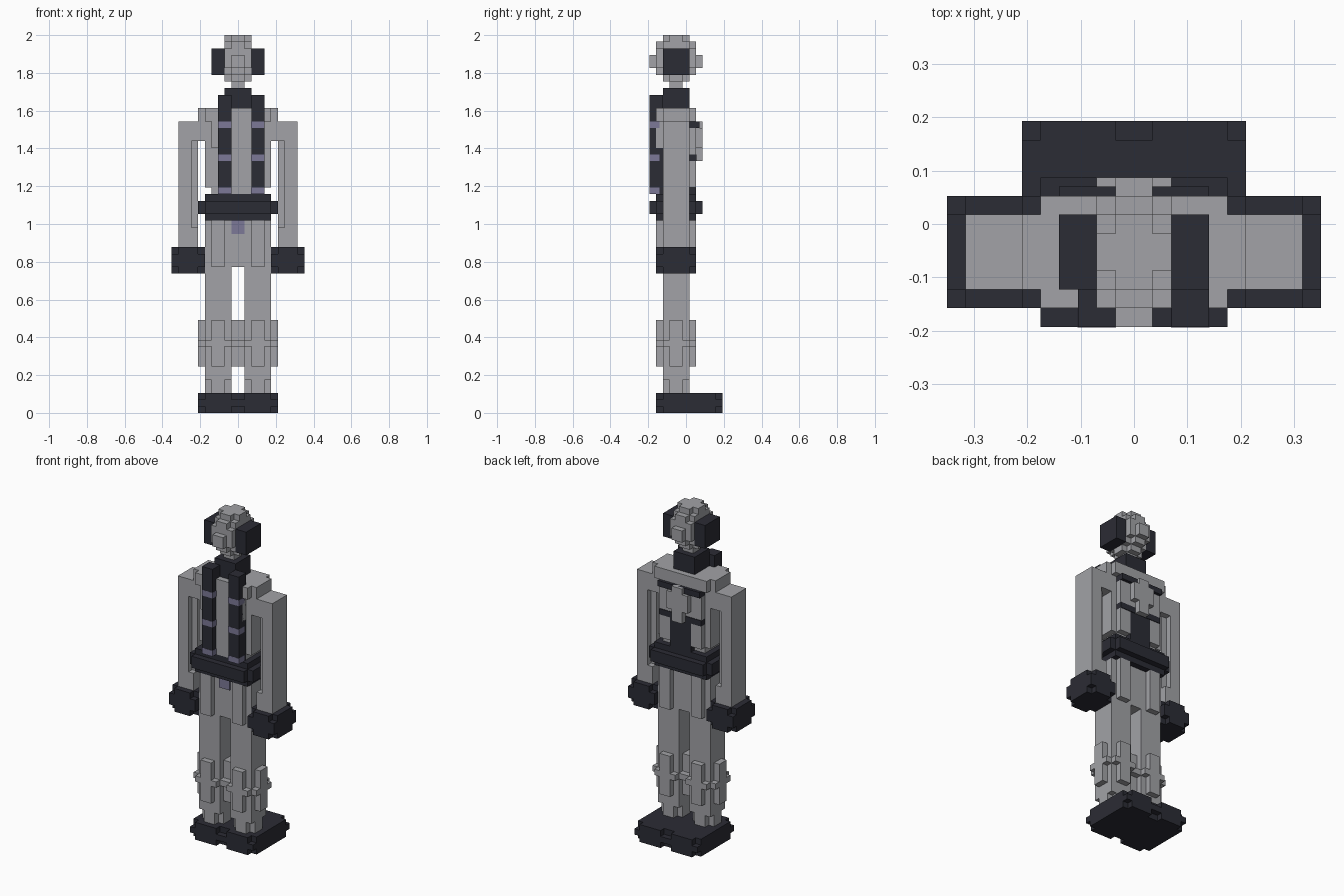
import bpy
import bmesh
from mathutils import Vector

UNIT = 2 / 57          # edge of one cube of the blocky grid
DEPTH_MIDDLE = 5.5     # grid depth that lies on y = 0

default_cube = bpy.data.objects.get("Cube")
if default_cube:
    bpy.data.objects.remove(default_cube, do_unlink=True)


def make_material(name, red, green, blue):
    material = bpy.data.materials.new(name)
    material.use_nodes = True
    colour = (red, green, blue, 1)
    material.diffuse_color = colour
    material.node_tree.nodes["Principled BSDF"].inputs["Base Color"].default_value = colour
    return material


grey = make_material("light_grey", 0.36, 0.365, 0.385)
dark = make_material("charcoal", 0.024, 0.025, 0.035)
purple = make_material("dusty_purple", 0.2, 0.19, 0.31)


def block(x, y, z):
    """A box given as ranges in grid units."""
    return [(x, y, z)]


def shrink(span):
    return (span[0] + 1, span[1] - 1)


def notched(x, y, z):
    """A box without its eight corner cubes."""
    return [(shrink(x), y, z), (x, shrink(y), z), (x, y, shrink(z))]


def build(name, material, boxes, mirror=False):
    """Make one object, or a left and right pair, from a list of boxes."""
    sides = (("left_", 1), ("right_", -1)) if mirror else (("", 1),)
    for prefix, sign in sides:
        bm = bmesh.new()
        for x, y, z in boxes:
            low = Vector((x[0], y[0] - DEPTH_MIDDLE, z[0])) * UNIT
            high = Vector((x[1], y[1] - DEPTH_MIDDLE, z[1])) * UNIT
            verts = bmesh.ops.create_cube(bm, size=1)["verts"]
            for vert in verts:
                vert.co = Vector((
                    sign * (high.x if vert.co.x > 0 else low.x),
                    high.y if vert.co.y > 0 else low.y,
                    high.z if vert.co.z > 0 else low.z))
        bmesh.ops.recalc_face_normals(bm, faces=bm.faces)
        mesh = bpy.data.meshes.new(prefix + name)
        bm.to_mesh(mesh)
        bm.free()
        mesh.materials.append(material)
        part = bpy.data.objects.new(prefix + name, mesh)
        bpy.context.collection.objects.link(part)


# Feet: two long slabs side by side
build("foot", dark, notched((0, 6), (1, 11), (0, 3)), mirror=True)

# Legs, narrowing to a cross shape at the ankles
build("leg", grey,
      block((1, 5), (2, 6), (5, 29))
      + block((2, 4), (2, 6), (3, 5))
      + block((1, 5), (3, 5), (3, 5)), mirror=True)

# Knee guards: raised strips on each side, joined by a band
build("knee_guard", grey,
      block((2, 4), (1, 7), (7, 14))
      + block((0, 6), (3, 5), (7, 14))
      + block((1, 5), (1, 7), (10, 11))
      + block((0, 6), (2, 6), (10, 11)), mirror=True)

# Hips with raised strips at front and back
build("hip_strip", grey, block((2, 4), (1, 7), (22, 29)), mirror=True)
build("crotch", grey, block((-1, 1), (2, 6), (22, 29)))
build("groin_patch", purple, block((-1, 1), (1.8, 2), (27, 29)))

# Belt: core with a wider ring
build("belt_core", dark, block((-5, 5), (1, 7), (29, 33)))
build("belt_ring", dark,
      block((-5, 5), (0, 8), (30, 32)) + block((-6, 6), (1, 7), (30, 32)))

# Torso, with a stepped chest and shoulders
build("torso", grey,
      block((-5, 5), (2, 6), (34, 46))
      + block((-4, 4), (2, 6), (33, 34))
      + block((-6, 6), (2, 6), (41, 46)))
build("chest_panel", grey,
      block((-5, 5), (1, 2), (44, 46))
      + block((-4, 4), (1, 2), (40, 44))
      + block((-2, 2), (1, 2), (33, 40)))
build("upper_back", grey,
      block((-5, 5), (6, 7), (44, 46))
      + block((-4, 4), (6, 7), (39, 43))
      + block((-4, -2), (6, 7), (34, 38))
      + block((2, 4), (6, 7), (34, 38)))
build("back_plate", grey,
      block((-2, 2), (6, 8), (40, 43)) + block((-1, 1), (6, 8), (38, 44)))
build("back_bands", dark,
      block((-4, 4), (6, 7.1), (38, 39))
      + block((-4, 4), (6, 7.5), (43, 44))
      + block((-2, 2), (6, 7), (33, 38)))

# Front straps with buckles
STRAPS = ((-3, -1), (2, 4))
for number, span in enumerate(STRAPS, 1):
    build(f"strap_{number}", dark, block(span, (0, 2), (33, 48)))
    for level in (33, 38, 43):
        build(f"strap_{number}_buckle", purple,
              block((span[0] - 0.03, span[1] + 0.03), (-0.03, 1.5), (level, level + 1)))

# Arms with a grooved inner edge
build("arm", grey,
      block((7, 9), (2, 6), (25, 44))
      + block((6, 7), (3, 5), (25, 44))
      + block((6, 7), (2, 6), (41, 44))
      + block((6, 7), (2, 6), (25, 28)), mirror=True)

# Hands
build("hand", dark, notched((5, 10), (1, 7), (21, 25)), mirror=True)

# Collar and neck
build("collar", dark, block((-2, 2), (2, 6), (46, 49)))
build("neck", grey, block((-1, 1), (3, 5), (49, 50)))

# Head: rounded in steps, with nubs at front and back
build("head", grey,
      block((-2, 2), (2, 6), (51, 56))
      + block((-1, 1), (2, 6), (50, 57))
      + block((-2, 2), (3, 5), (50, 57))
      + block((-1, 1), (1, 7), (51, 56))
      + block((-2, 2), (1, 7), (52, 55)))
build("face_nub", grey, block((-1, 1), (0, 1), (52, 54)))
build("rear_nub", grey, block((-1, 1), (7, 8), (52, 54)))

# Ear cups
build("ear_cup", dark, block((2, 4), (2, 6), (51, 55)), mirror=True)
